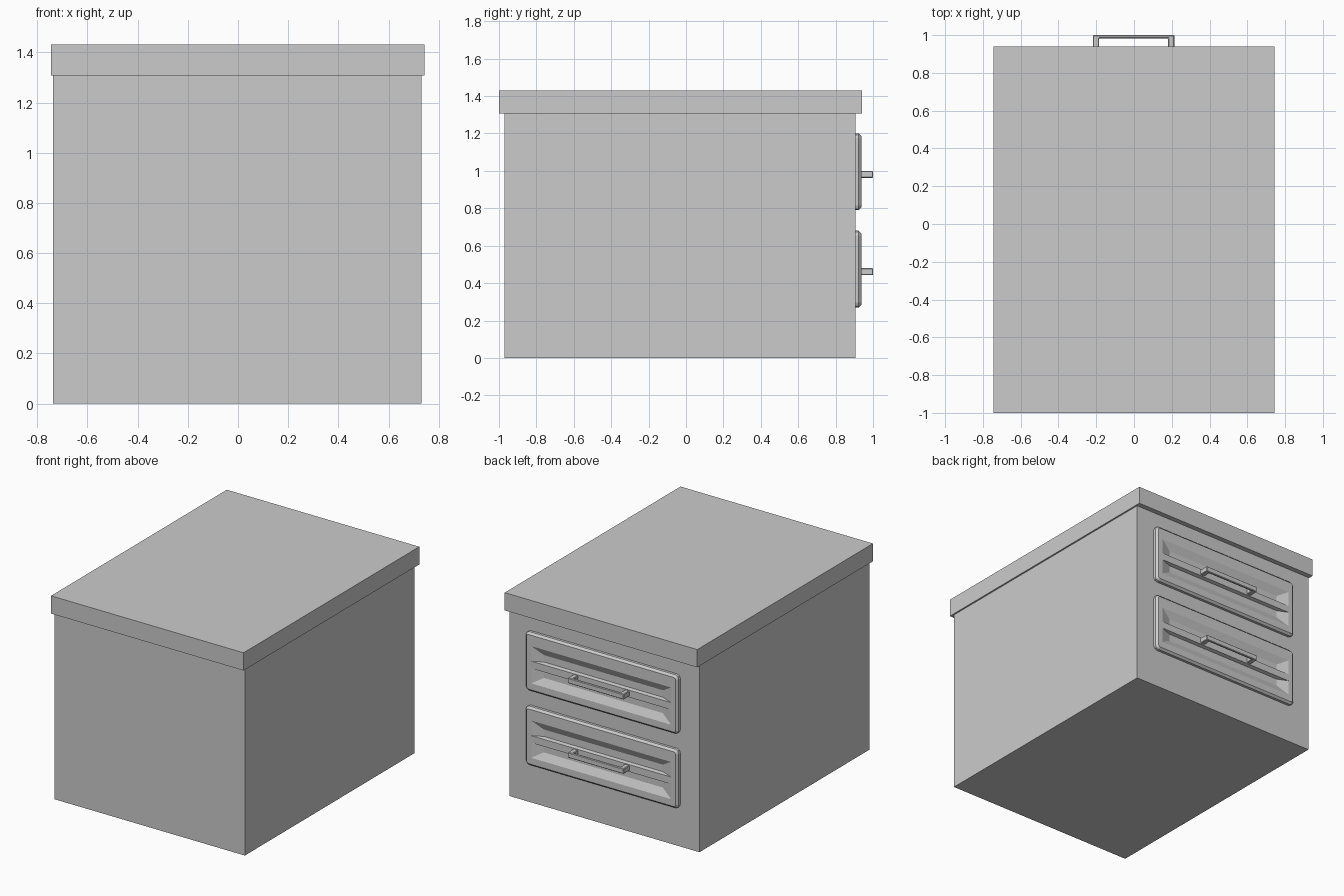
import bpy
import bmesh

if "Cube" in bpy.data.objects:
    bpy.data.objects.remove(bpy.data.objects["Cube"])


def make_object(name, bm):
    bmesh.ops.recalc_face_normals(bm, faces=bm.faces[:])
    mesh = bpy.data.meshes.new(name)
    bm.to_mesh(mesh)
    bm.free()
    obj = bpy.data.objects.new(name, mesh)
    bpy.context.collection.objects.link(obj)
    return obj


def add_ring(bm, x0, x1, z0, z1, y):
    return [bm.verts.new((x, y, z)) for x, z in ((x0, z0), (x1, z0), (x1, z1), (x0, z1))]


def add_frustum(bm, back, front):
    a, b = add_ring(bm, *back), add_ring(bm, *front)
    bm.faces.new(a)
    bm.faces.new(b)
    for i in range(4):
        j = (i + 1) % 4
        bm.faces.new((a[i], a[j], b[j], b[i]))


def box(name, x0, x1, y0, y1, z0, z1):
    bm = bmesh.new()
    add_frustum(bm, (x0, x1, z0, z1, y0), (x0, x1, z0, z1, y1))
    return make_object(name, bm)


def bevel(obj, width, segments=1):
    mod = obj.modifiers.new("bevel", 'BEVEL')
    mod.width = width
    mod.segments = segments
    mod.limit_method = 'ANGLE'


def drawer_front(name, top):
    # slab with rounded corners and a chamfered outer rim
    y0, y1 = 0.895, 0.937
    bm = bmesh.new()
    add_frustum(bm, (-0.59, 0.59, top - 0.41, top, y0), (-0.59, 0.59, top - 0.41, top, y1))
    corners = [e for e in bm.edges if abs(e.verts[0].co.y - e.verts[1].co.y) > 0.01]
    bmesh.ops.bevel(bm, geom=corners, offset=0.025, segments=2, profile=0.5, affect='EDGES')
    rim = [e for e in bm.edges if all(v.co.y > y1 - 0.001 for v in e.verts)]
    bmesh.ops.bevel(bm, geom=rim, offset=0.014, segments=1, profile=0.5, affect='EDGES')
    slab = make_object(name, bm)

    # two sloping grooves either side of the handle band
    bm = bmesh.new()
    floor, out = 0.912, 0.962
    for hi, lo, s_hi, s_lo in ((top - 0.09, top - 0.195, 0.05, 0.006),
                               (top - 0.245, top - 0.35, 0.006, 0.05)):
        add_frustum(bm,
                    (-0.46, 0.46, lo + s_lo, hi - s_hi, floor),
                    (-0.62, 0.62, lo - s_lo, hi + s_hi, out))
    cutter = make_object(name + "_cutter", bm)
    cutter.hide_render = True
    mod = slab.modifiers.new("grooves", 'BOOLEAN')
    mod.operation = 'DIFFERENCE'
    mod.solver = 'EXACT'
    mod.object = cutter
    bpy.context.view_layer.objects.active = slab
    bpy.ops.object.modifier_apply(modifier=mod.name)
    bpy.data.objects.remove(cutter)


def handle(name, z):
    # U-shaped pull swept from a flat outline
    outline = [(-0.218, 0.93), (-0.218, 1.0), (0.214, 1.0), (0.214, 0.93),
               (0.180, 0.93), (0.180, 0.983), (-0.184, 0.983), (-0.184, 0.93)]
    bm = bmesh.new()
    face = bm.faces.new([bm.verts.new((x, y, z - 0.019)) for x, y in outline])
    res = bmesh.ops.extrude_face_region(bm, geom=[face])
    for v in res["geom"]:
        if isinstance(v, bmesh.types.BMVert):
            v.co.z += 0.038
    bevel(make_object(name, bm), 0.004)


# cabinet body and overhanging top
box("cabinet_body", -0.738, 0.732, -0.97, 0.905, 0.0, 1.31)
box("cabinet_top", -0.745, 0.743, -1.0, 0.94, 1.307, 1.431)

# two drawers with handles
for label, top in (("upper", 1.20), ("lower", 0.68)):
    drawer_front(label + "_drawer_front", top)
    handle(label + "_drawer_handle", top - 0.219)
